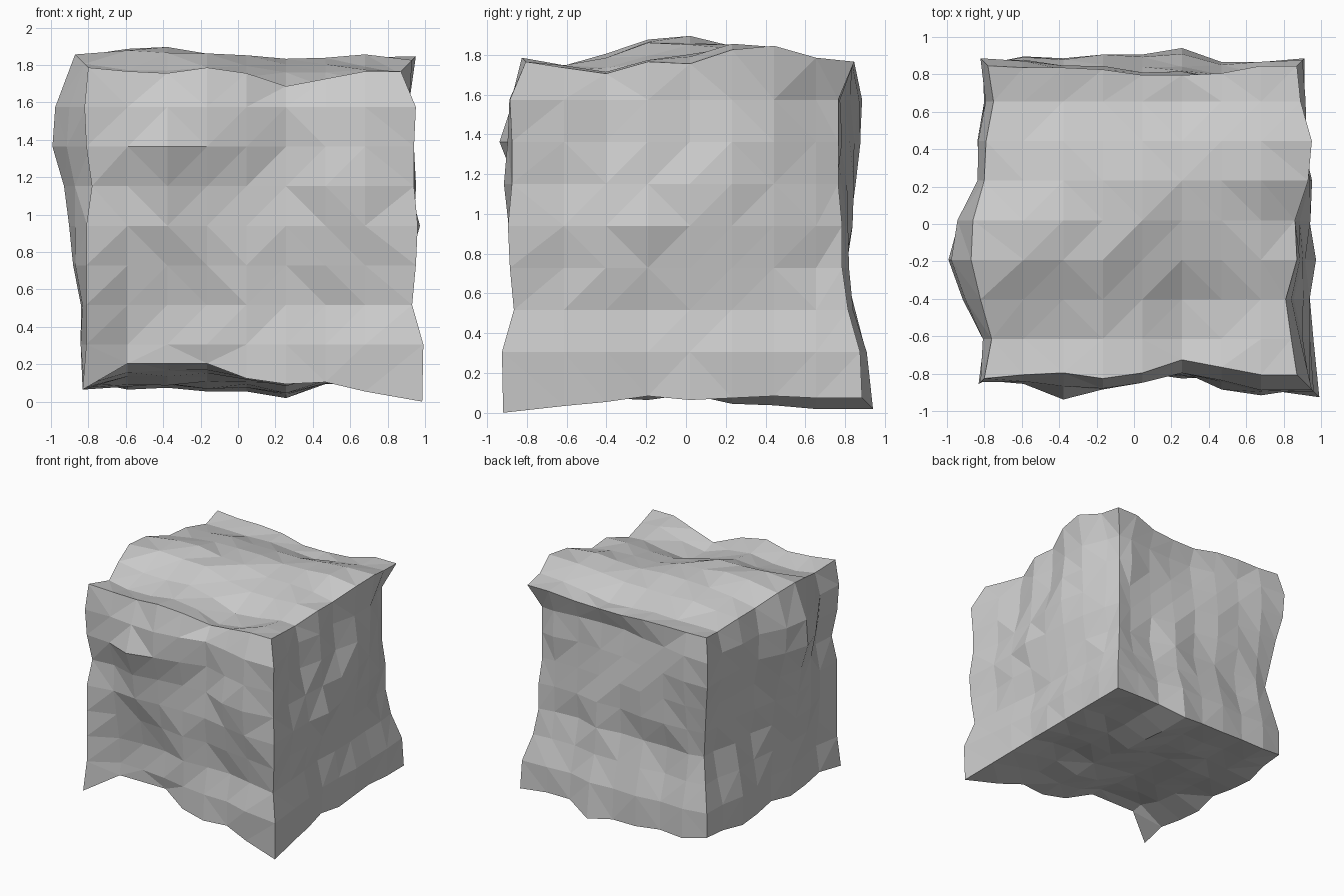
import bpy, bmesh, math, random
from mathutils import Vector

if "Cube" in bpy.data.objects:
    bpy.data.objects.remove(bpy.data.objects["Cube"], do_unlink=True)

random.seed(4)
CELLS = 8
HALF = 0.846
CENTRE = Vector((0.045, 0.02, 0.94))

# Outward shift along each block edge, in hundredths.
# Key: running axis, then the sides of the other two axes in x, y, z order.
EDGES = {
    "x-+": (0, -2, -3, 0, -3, -10, -6, -2, -2),
    "x--": (3, -11, -11, -11, -3, 0, -1, 4, 9.4),
    "x++": (-2, -3, -3, -4, -7, -7, -6, -2, -2),
    "x+-": (-1, 3, 2, 4, 4, 7.5, 0, 0, 2),
    "y-+": (0, -4, 2, 7, 6, 0, -1, -5, -2),
    "y++": (-2, -5, -8, -2, -3, 4, 6, 0, -2),
    "y--": (3, 0, 2, 3, 0, 2, 3, 0, -1),
    "y+-": (9.4, 6, 4, 1, 3, 2, 1, 2, 2),
    "z+-": (9.4, 10, 4, 6, 7, 5, 5, 6, -2),
    "z--": (3, 1, 1, 1, 1, -2, 1, 2, 0),
    "z++": (2, 1, -5, -8, -8, -10, -10, -10, -2),
    "z-+": (-1, -1, -5, -9, -6, -3, 1, 2, -2),
}

# Bulges and hollows inside the faces: grid position, height, radius in cells
BUMPS = {
    "top": [((1.5, 4.2, 8), 8, 1.5), ((4, 4.5, 8), 7, 1.4), ((6, 4.6, 8), 7, 1.4)],
    "front": [((2, 0, 6), 13, 1.2), ((2, 0, 4.4), 7, 1), ((6.2, 0, 5), 9, 1.2)],
    "right_side": [((8, 3, 4), 9, 1.6), ((8, 5, 5), 8, 1.2)],
    "left_side": [((0, 3, 6), 12, 1.5), ((0, 2.5, 3.5), 8, 1.5)],
    "back": [((4, 8, 7), -5, 1.8), ((3, 8, 5), 5, 1.5)],
    "underside": [((2, 4, 0), 5, 1.3)],
}


def is_rim(value):
    return value in (0, CELLS)


def edge_shift(cell):
    """Shift of a grid point lying on an edge or corner of the block."""
    for axis in range(3):
        others = [cell[a] for a in range(3) if a != axis]
        if all(is_rim(o) for o in others):
            key = "xyz"[axis] + "".join("+" if o else "-" for o in others)
            return EDGES[key][cell[axis]]


def moved(cell, **places):
    result = list(cell)
    for name, value in places.items():
        result["xyz".index(name)] = value
    return result


def face_shift(cell):
    """Blend the four edges across a face, then add bumps and roughness."""
    a, b = [n for n, c in zip("xyz", cell) if not is_rim(c)]
    u, v = [c / CELLS for c in cell if not is_rim(c)]
    total = 0
    for end, wu, wv in ((0, 1 - u, 1 - v), (CELLS, u, v)):
        total += wu * edge_shift(moved(cell, **{a: end}))
        total += wv * edge_shift(moved(cell, **{b: end}))
        for other, w in ((0, 1 - v), (CELLS, v)):
            total -= wu * w * edge_shift(moved(cell, **{a: end, b: other}))
    normal_axis = [i for i, c in enumerate(cell) if is_rim(c)][0]
    for bumps in BUMPS.values():
        for place, height, radius in bumps:
            if place[normal_axis] == cell[normal_axis]:
                gap = (Vector(place) - Vector(cell)).length / radius
                total += height * math.exp(-gap * gap)
    return total + random.uniform(-1.5, 1.5)


# Gridded block pushed outward along its own faces
bm = bmesh.new()
bmesh.ops.create_cube(bm, size=2)
bmesh.ops.subdivide_edges(bm, edges=bm.edges[:], cuts=CELLS - 1, use_grid_fill=True)
for vert in bm.verts:
    cell = [round((c + 1) * CELLS / 2) for c in vert.co]
    outward = Vector([(c == CELLS) - (c == 0) for c in cell])
    rims = sum(is_rim(c) for c in cell)
    shift = face_shift(cell) if rims == 1 else edge_shift(cell)
    vert.co = CENTRE + vert.co * HALF + outward * shift / 100
bmesh.ops.triangulate(bm, faces=bm.faces[:], quad_method="SHORT_EDGE")
bmesh.ops.recalc_face_normals(bm, faces=bm.faces[:])

mesh = bpy.data.meshes.new("rock_block")
bm.to_mesh(mesh)
bm.free()
rock = bpy.data.objects.new("rock_block", mesh)
bpy.context.collection.objects.link(rock)

# Plain stone colour
stone = bpy.data.materials.new("light_grey_stone")
stone.use_nodes = True
colour = (0.6, 0.6, 0.6, 1)
stone.diffuse_color = colour
stone.node_tree.nodes["Principled BSDF"].inputs["Base Color"].default_value = colour
mesh.materials.append(stone)
